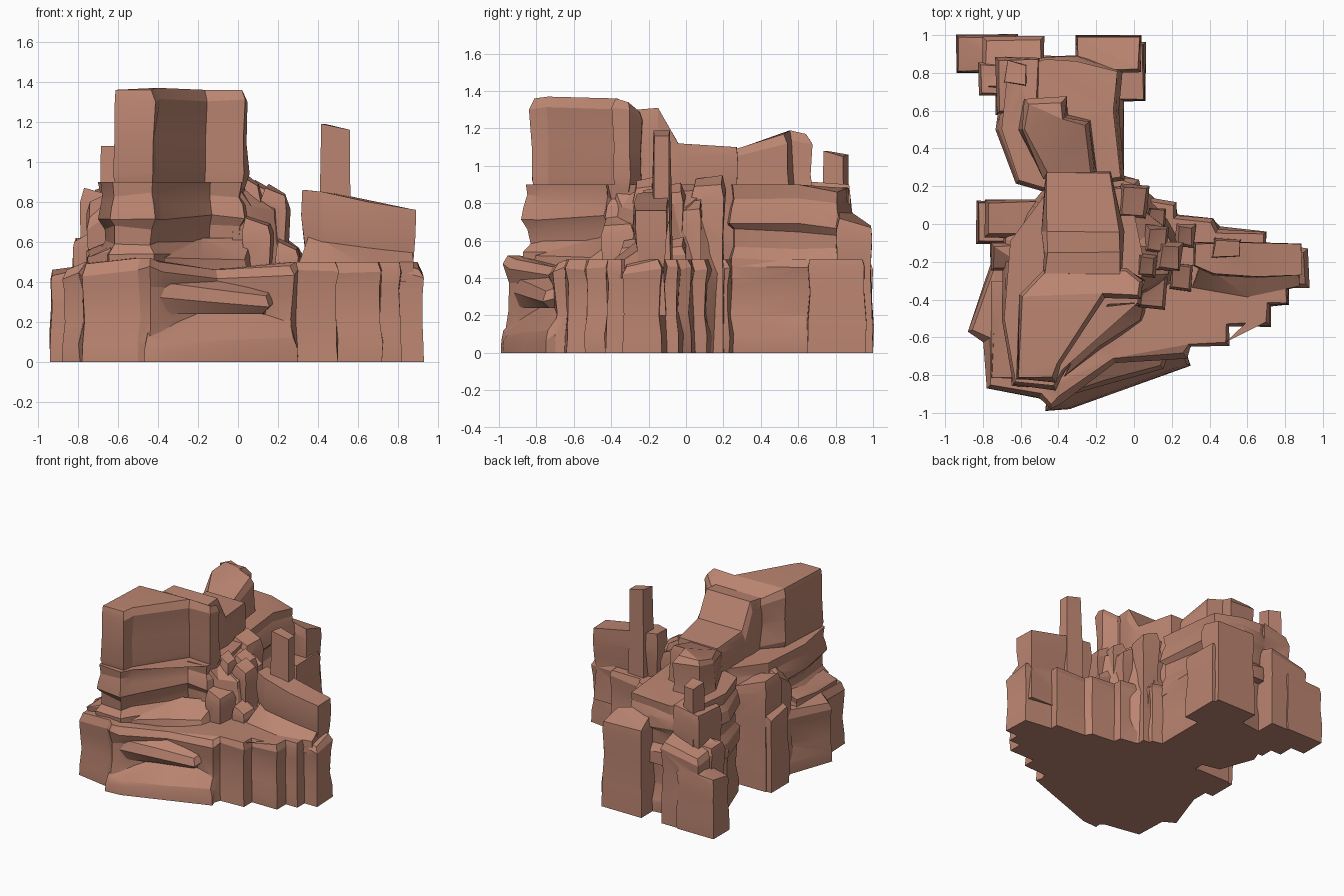
import bpy, bmesh, random
from mathutils import Vector

if "Cube" in bpy.data.objects:
    bpy.data.objects.remove(bpy.data.objects["Cube"])

random.seed(7)
stone = bpy.data.materials.new("reddish brown stone")
stone.diffuse_color = (0.50, 0.235, 0.165, 1)
stone.use_nodes = True
stone.node_tree.nodes["Principled BSDF"].inputs["Base Color"].default_value = stone.diffuse_color
parts = []


def rock(name, outline, z0, top, levels=((0, 0), (.3, .0), (.65, .012), (.92, 0), (1, .02)),
         jitter=0.01, step=0.34):
    """Layered rock: counter-clockwise outline (x, y[, own top]), levels (height fraction, inset)."""
    raw = [(p[0], p[1], p[2] if len(p) > 2 else top) for p in outline]
    pts = []
    for i, p in enumerate(raw):                      # split long sides for a craggy wall
        a, b = Vector(p), Vector(raw[(i + 1) % len(raw)])
        n = max(1, round((b - a).xy.length / step))
        pts += [a.lerp(b, k / n) for k in range(n)]
    n = len(pts)
    norm = []
    for i in range(n):                               # outward direction at every corner
        e1 = (pts[i] - pts[i - 1]).xy.normalized()
        e2 = (pts[(i + 1) % n] - pts[i]).xy.normalized()
        v = Vector((e1.y + e2.y, -e1.x - e2.x))
        norm.append(v.normalized() if v.length > .01 else Vector((e1.y, -e1.x)))
    bm = bmesh.new()
    rings = []
    for f, inset in levels:
        ring = []
        for p, d in zip(pts, norm):
            j = jitter if f > 0 else 0
            q = p.xy - d * (inset + random.uniform(-j, j))
            z = z0 + f * (p.z - z0)
            if 0 < f < 1:
                z += random.uniform(-j, j) * 1.5
            ring.append(bm.verts.new((q.x, q.y, z)))
        rings.append(ring)
    for lo, hi in zip(rings, rings[1:]):
        for i in range(n):
            k = (i + 1) % n
            bm.faces.new((lo[i], lo[k], hi[k], hi[i]))
    caps = [bm.faces.new(rings[-1]), bm.faces.new(rings[0][::-1])]
    bmesh.ops.triangulate(bm, faces=caps)
    bmesh.ops.recalc_face_normals(bm, faces=bm.faces)
    me = bpy.data.meshes.new(name)
    bm.to_mesh(me)
    bm.free()
    me.materials.append(stone)
    ob = bpy.data.objects.new(name, me)
    bpy.context.collection.objects.link(ob)
    parts.append(ob)
    return ob


def block(name, x0, x1, y0, y1, z0, top, **kw):
    """Four sided rock; top is one height or four corner heights."""
    t = top if isinstance(top, tuple) else (top,) * 4
    return rock(name, [(x0, y0, t[0]), (x1, y0, t[1]), (x1, y1, t[2]), (x0, y1, t[3])], z0, 0, **kw)


STRATA = ((0, 0), (.2, .0), (.32, .035), (.5, .03), (.6, -.005), (.75, .01), (.85, .03), (1, .02))
SLAB = ((0, .02), (.15, .0), (.5, .01), (.9, -.005), (1, .015))

# lower terrace with stepped right front edge and ribbed rear edge
rock("lower_terrace", [
    (-.78, -.87, .49), (-.5, -.92, .52), (-.44, -.97, .52), (-.38, -.94, .5), (-.1, -.74, .46),
    (.28, -.71, .48), (.3, -.65), (.5, -.64), (.5, -.54), (.72, -.54), (.72, -.43),
    (.82, -.43), (.82, -.34), (.93, -.34, .46), (.92, -.13), (.7, -.1), (.7, -.04), (.45, -.02),
    (.42, .03), (.23, .05), (.22, .11), (.04, .14), (.02, .23),
    (-.06, .25), (-.06, .65), (-.05, .85), (-.3, .86), (-.6, .82), (-.72, .5),
    (-.62, .23), (-.48, .2), (-.48, .12), (-.72, .0), (-.75, -.2), (-.88, -.57, .46), (-.79, -.62)],
    0, .5, levels=((0, 0), (.18, .0), (.42, .02), (.72, .015), (.9, .0), (1, .025)))
# sloping foot and ledges below the prow
rock("prow_foot", [(-.47, -.99, .12), (-.34, -.98, .1), (.3, -.75, .12), (.25, -.6, .3),
                   (-.1, -.65, .33), (-.45, -.8, .3)], 0, .3, levels=((0, 0), (.6, .01), (1, .02)))
rock("prow_ledge", [(-.42, -.93, .4), (.15, -.76, .33), (.2, -.6, .38), (-.4, -.7, .5)],
     .24, .4, levels=((0, .04), (.5, 0), (1, .02)))

# middle layered tier
rock("middle_tier", [
    (-.64, -.85), (-.42, -.87), (-.37, -.78), (-.13, -.44), (.03, -.43), (.08, -.2), (-.02, .2),
    (-.48, .18), (-.68, -.08), (-.7, -.5)], .45, .9, levels=STRATA)
rock("middle_ramp", [(-.38, -.82, .52), (.05, -.52, .51), (.08, -.35, .62), (-.2, -.45, .62)],
     .42, .6, levels=((0, 0), (1, .02)))

# tall front block with a hollow right face
rock("tall_block", [
    (-.62, -.82, 1.36), (-.42, -.83, 1.36), (-.4, -.74, 1.37), (-.16, -.38, 1.36),
    (.03, -.39, 1.36), (.05, -.3, 1.34), (-.04, -.24, 1.29), (-.45, -.22, 1.28),
    (-.6, -.38, 1.36)], .86, 1.36, levels=SLAB, step=.6)

# ridge running backwards, then the rear knob
rock("ridge", [(-.48, -.27, 1.3), (-.07, -.27, 1.3), (-.06, -.15, 1.31), (-.06, -.04, 1.12),
               (-.12, .28, 1.1), (-.47, .28, 1.1), (-.48, -.04, 1.12), (-.48, -.15, 1.31)],
     .5, 1.1, levels=SLAB)
rock("rear_knob", [(-.48, .24, 1.09), (-.2, .24, 1.09), (-.24, .54, 1.17), (-.36, .57, 1.19),
                   (-.36, .67, 1.17), (-.58, .66, 1.17), (-.6, .5, 1.14)],
     .75, 1.15, levels=((0, -.03), (.5, 0), (.9, .0), (1, .03)))

# rear body and its corner blocks
rock("rear_body", [
    (-.62, .22), (-.48, .18), (-.06, .24), (-.08, .6), (-.07, .82, .86), (-.3, .89, .88),
    (-.47, .89, .88), (-.69, .83), (-.72, .5)], .4, .9, levels=STRATA)
block("rear_left_corner", -.94, -.62, .8, 1.0, 0, (.43, .5, .48, .46))
block("rear_left_step", -.8, -.48, .72, .99, 0, (.62, .72, .64, .58))
block("rear_left_pillar", -.73, -.5, .58, .88, 0, (.84, .92, .9, .86))
block("rear_left_buttress", -.82, -.6, .68, .85, 0, .62)
block("rear_right_corner", -.31, .04, .8, 1.0, 0, (.8, .72, .67, .68))
block("rear_right_buttress", -.1, .06, .65, .96, 0, .5)
rock("rear_spike", [(-.69, .75, 1.08), (-.57, .73, 1.08), (-.57, .84, 1.05), (-.67, .87, 1.06)],
     .6, 1.08, levels=((0, -.02), (.5, 0), (1, .005)), jitter=.004)

# left side blocks
block("left_block", -.79, -.5, -.07, .13, 0, (.87, .8, .76, .86))
block("left_block_foot", -.83, -.6, -.1, .12, 0, (.6, .72, .7, .56))
block("left_pillar", -.76, -.55, -.25, -.1, 0, (.72, .88, .88, .8))
block("left_shelf", -.76, -.5, -.82, -.3, .4, (.52, .62, .66, .56))

# right shoulder sloping down from the tier, with ribs on it
rock("right_shoulder", [(-.05, -.44), (.1, -.42, .78), (.24, -.3, .76), (.28, -.12, .8),
                        (.2, .04, .78), (.03, .2, .88), (-.1, .2)], 0, .88,
     levels=((0, .01), (.5, .0), (.62, .02), (.8, .05), (1, .075)), step=.15, jitter=.012)
pillars = [(.07, -.22, .92), (.12, -.08, .89), (.0, .12, .93), (.12, .03, .8),
           (.19, -.17, .87), (.1, -.36, .72), (.27, -.06, .6), (.25, -.28, .6)]
for i, (x, y, z) in enumerate(pillars):
    w = .055 + .012 * (i % 3)
    rock("right_pillar_%d" % (i + 1), [(x - w, y - w, z), (x + w * .8, y - w * 1.2, z - .04),
         (x + w, y + w, z - .03), (x - w * .8, y + w * 1.1, z + .02)], 0, z)

# right hand wall with its spike
rock("right_wall", [(.32, -.22, .86), (.42, -.27, .85), (.65, -.28, .8), (.89, -.27, .76),
                    (.89, -.1, .76), (.55, -.09, .83), (.32, -.1, .86)], .2, .8,
     levels=((0, .01), (.45, .03), (.6, .015), (.8, 0), (1, .005)), jitter=.006)
rock("right_spike", [(.41, -.18, 1.19), (.56, -.17, 1.16), (.56, -.09, 1.16), (.43, -.08, 1.19)],
     .5, 1.18, levels=((0, -.01), (.5, 0), (1, .005)), jitter=.005)
rock("wall_foot", [(.3, -.34, .5), (.6, -.4, .5), (.88, -.33, .5), (.88, -.2, .58), (.35, -.2, .64)],
     .4, .55, levels=((0, 0), (1, .01)))

# fuse all rocks into one outer shell
body, rest = parts[0], parts[1:]
group = bpy.data.collections.new("rocks to fuse")
for ob in rest:
    group.objects.link(ob)
mod = body.modifiers.new("fuse", 'BOOLEAN')
mod.operation, mod.operand_type, mod.solver = 'UNION', 'COLLECTION', 'EXACT'
mod.collection, mod.use_self = group, True
bpy.ops.object.select_all(action='DESELECT')
body.select_set(True)
bpy.context.view_layer.objects.active = body
bpy.ops.object.modifier_apply(modifier=mod.name)
for ob in rest:
    bpy.data.objects.remove(ob)
bpy.data.collections.remove(group)
body.name = "rock_formation"
bpy.ops.object.shade_smooth_by_angle(angle=0.35)
